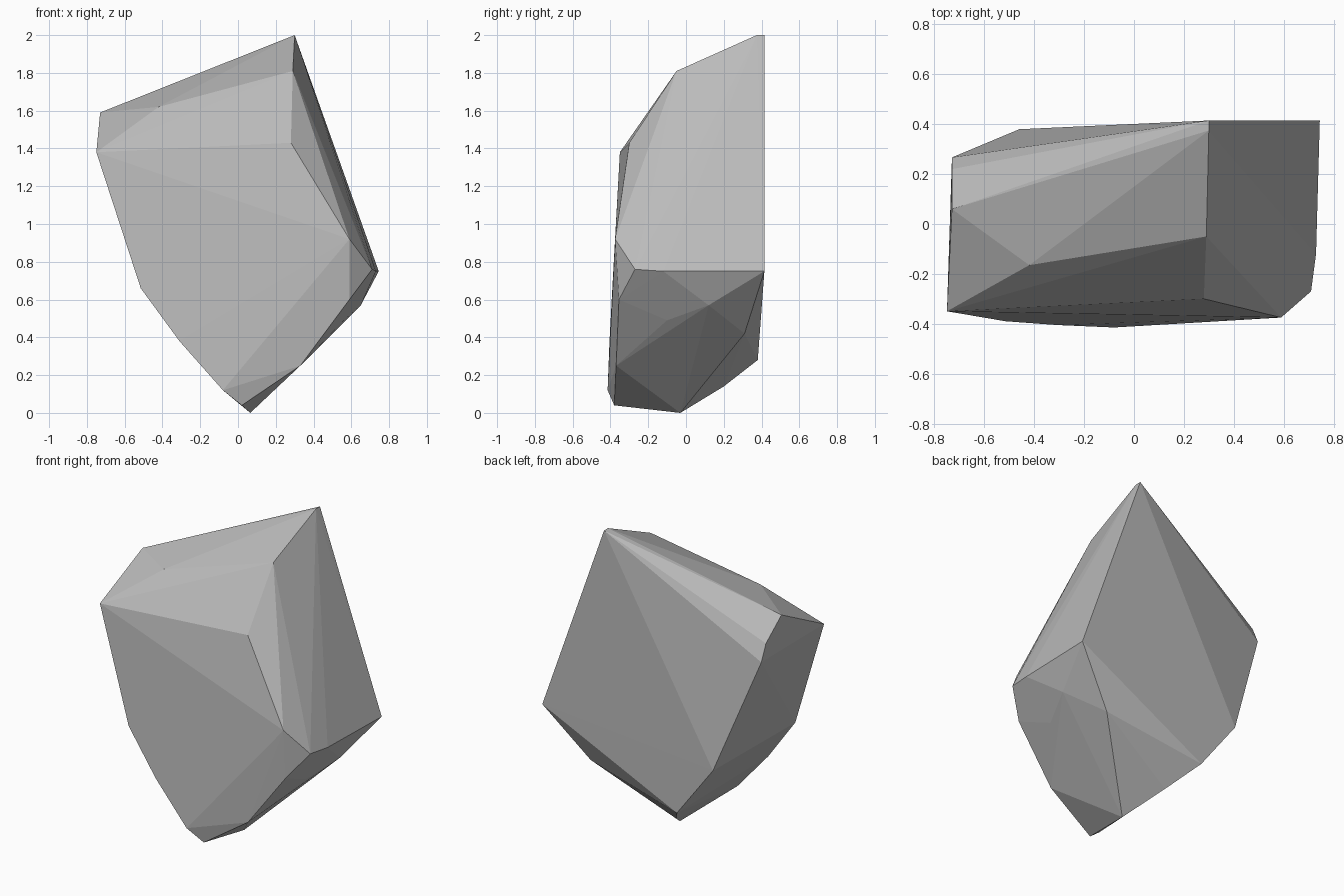
import bpy
import bmesh

# Corner points of the faceted boulder, grouped by region
crown = [(0.30, 0.415, 2.0), (0.30, 0.375, 2.0), (0.29, -0.05, 1.81),
         (-0.42, -0.165, 1.62), (-0.73, 0.06, 1.59)]
left_side = [(-0.75, -0.35, 1.38), (-0.73, 0.22, 1.465), (-0.73, 0.267, 1.36),
             (-0.46, 0.38, 0.625), (-0.515, -0.39, 0.66)]
right_side = [(0.28, -0.30, 1.43), (0.59, -0.375, 0.92), (0.71, -0.27, 0.76),
              (0.73, -0.12, 0.75), (0.745, 0.415, 0.75)]
underside = [(-0.31, -0.405, 0.38), (-0.08, -0.415, 0.12), (0.02, -0.38, 0.04),
             (0.065, -0.03, 0.0), (-0.07, 0.20, 0.14), (-0.20, 0.38, 0.28),
             (0.47, 0.31, 0.42), (0.65, 0.12, 0.57), (0.56, -0.10, 0.49),
             (0.33, -0.37, 0.25), (0.59, -0.355, 0.60)]

# Wrap the corners in a convex shell with flat facets
bm = bmesh.new()
for co in crown + left_side + right_side + underside:
    bm.verts.new(co)
hull = bmesh.ops.convex_hull(bm, input=bm.verts[:])
spare = {g for g in hull["geom_interior"] + hull["geom_unused"]
         if isinstance(g, bmesh.types.BMVert)}
bmesh.ops.delete(bm, geom=list(spare), context='VERTS')
bmesh.ops.recalc_face_normals(bm, faces=bm.faces[:])

mesh = bpy.data.meshes.new("boulder")
bm.to_mesh(mesh)
bm.free()

# Single stone grey
stone = bpy.data.materials.new("stone_grey")
stone.diffuse_color = (0.5, 0.5, 0.5, 1)
mesh.materials.append(stone)

boulder = bpy.data.objects.new("boulder", mesh)
bpy.context.collection.objects.link(boulder)
